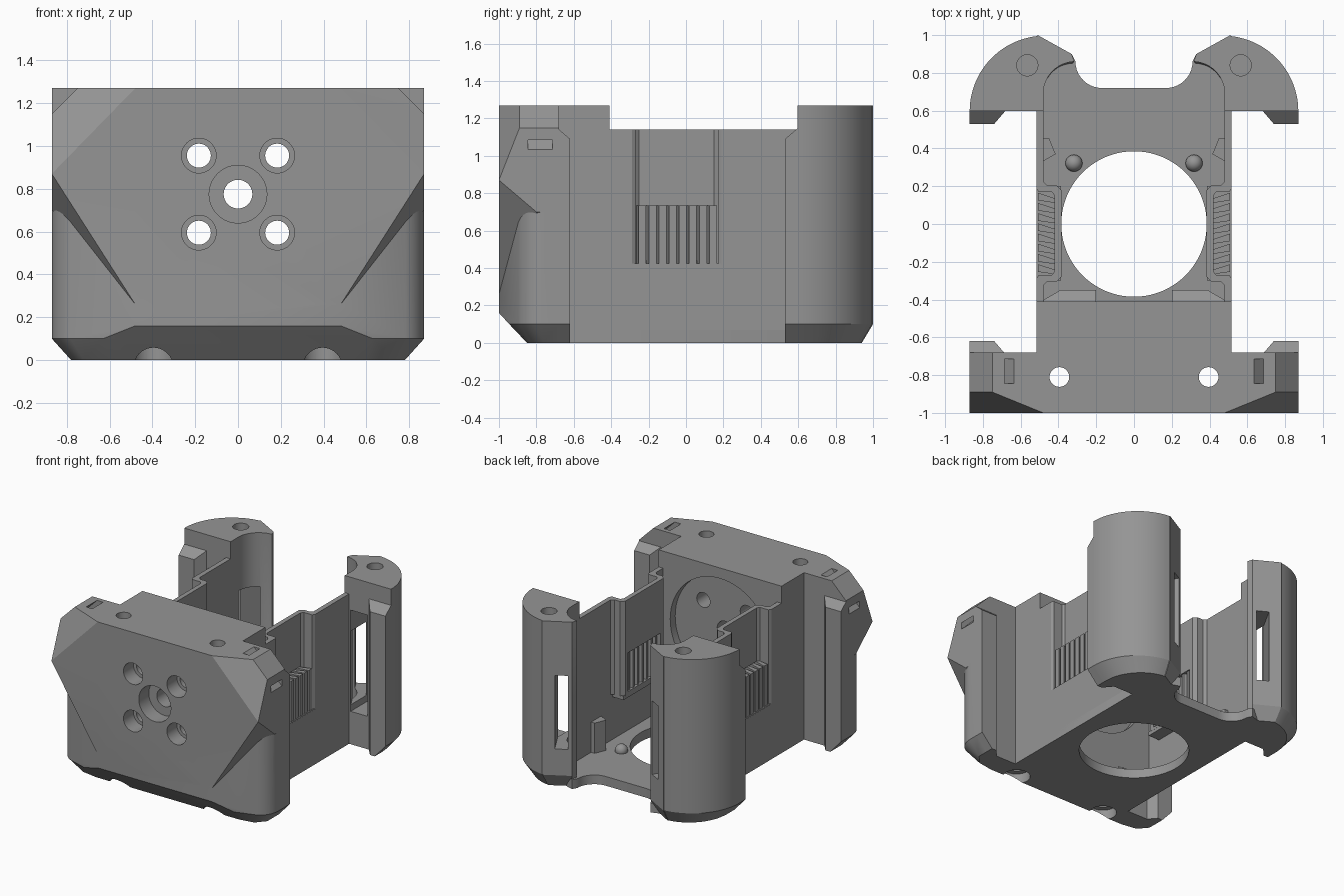
import bpy, bmesh, math
from mathutils import Matrix, Vector

if "Cube" in bpy.data.objects:
    bpy.data.objects.remove(bpy.data.objects["Cube"])

mat = bpy.data.materials.new("grey plastic")
mat.diffuse_color = (0.3, 0.3, 0.3, 1)
mat.use_nodes = True
mat.node_tree.nodes["Principled BSDF"].inputs["Base Color"].default_value = mat.diffuse_color


def finish(name, bm):
    bmesh.ops.recalc_face_normals(bm, faces=bm.faces)
    me = bpy.data.meshes.new(name)
    bm.to_mesh(me)
    bm.free()
    me.materials.append(mat)
    ob = bpy.data.objects.new(name, me)
    bpy.context.collection.objects.link(ob)
    return ob


def hull(name, pts):
    bm = bmesh.new()
    for p in pts:
        bm.verts.new(p)
    r = bmesh.ops.convex_hull(bm, input=bm.verts)
    bmesh.ops.delete(bm, geom=[v for v in bm.verts if not v.link_faces], context='VERTS')
    bmesh.ops.dissolve_limit(bm, angle_limit=0.005, verts=bm.verts, edges=bm.edges)
    return finish(name, bm)


def loft(name, rings):
    """Closed solid through rings of 3D points."""
    bm = bmesh.new()
    vs = [[bm.verts.new(p) for p in r] for r in rings]
    n = len(vs[0])
    bm.faces.new(vs[0])
    bm.faces.new(vs[-1])
    for a, b in zip(vs, vs[1:]):
        for i in range(n):
            j = (i + 1) % n
            bm.faces.new((a[i], a[j], b[j], b[i]))
    return finish(name, bm)


def prism(name, plan, z0, z1):
    return loft(name, [[(x, y, z) for x, y in plan] for z in (z0, z1)])


def box(name, x0, x1, y0, y1, z0, z1):
    return prism(name, [(x0, y0), (x1, y0), (x1, y1), (x0, y1)], z0, z1)


def cyl(name, loc, r, length, axis='Z', seg=40):
    bm = bmesh.new()
    m = Matrix.Translation(loc)
    if axis == 'Y':
        m = m @ Matrix.Rotation(math.pi / 2, 4, 'X')
    bmesh.ops.create_cone(bm, cap_ends=True, segments=seg, radius1=r, radius2=r,
                          depth=length, matrix=m)
    return finish(name, bm)


def boolean(ob, others, op='DIFFERENCE'):
    bpy.context.view_layer.objects.active = ob
    for o in others:
        md = ob.modifiers.new("cut", 'BOOLEAN')
        md.operation, md.object, md.solver = op, o, 'EXACT'
        bpy.ops.object.modifier_apply(modifier=md.name)
        bpy.data.objects.remove(o)


def arc(cx, cy, r, a0, a1, n):
    return [(cx + r * math.cos(math.radians(a0 + (a1 - a0) * i / n)),
             cy + r * math.sin(math.radians(a0 + (a1 - a0) * i / n))) for i in range(n + 1)]


def both(pts):
    return [(s * p[0],) + tuple(p[1:]) for s in (1, -1) for p in pts]


def lip(name, s, edge, base):
    """Corner flange with chamfered top, bottom and inner side."""
    pts = []
    for x, y, zt in ((0.87, edge, 1.09), (0.74, edge, 1.09), (0.68, base, 1.15), (0.87, base, 1.15)):
        pts += [(s * x, y, zt), (s * x, y, 0.1), (s * min(x, 0.78), y, 0)]
    return hull(name, pts)


# Front block: lower body with rounded corners and bottom chamfer
corner = [(0.48, -1), (0.63, -0.945)] + arc(0.72, -0.76, 0.15, -65, 0, 8) + [(0.87, -0.68)]
low = [(x, y, z) for x, y in corner for z in (0.1, 0.8)]
low = [p for p in low if p != (0.48, -1, 0.1)] + [(0.48, -1, 0.16)]
low += [(0.6, -0.85, 0), (0.72, -0.83, 0), (0.78, -0.76, 0), (0.78, -0.68, 0)]
front = hull("front_block", both(low))
# Flared faceted upper body
flare = hull("flare", both([
    (0.48, -1, 0.26), (0.87, -1, 0.87), (0.87, -0.8, 0.7), (0.48, -1, 1.27),
    (0.75, -0.89, 1.27), (0.87, -0.89, 1.15), (0.87, -0.68, 1.15),
    (0.75, -0.68, 1.27), (0.87, -0.68, 0.7), (0.48, -0.68, 0.26)]))
rear = box("rear", -0.517, 0.517, -0.72, -0.41, 0, 1.27)
boolean(front, [flare, rear], 'UNION')

# Bolt pattern, centre bore, screw holes, tie slots
cuts = [cyl("c", (0, -0.41, 0.77), 0.42, 0.12, 'Y', 64),
        cyl("c", (0, -0.7, 0.775), 0.067, 1, 'Y'),
        cyl("c", (0, -1, 0.775), 0.135, 0.24, 'Y')]
for s in (1, -1):
    for z in (0.595, 0.955):
        cuts += [cyl("c", (s * 0.183, -0.7, z), 0.056, 1, 'Y'),
                 cyl("c", (s * 0.183, -1, z), 0.081, 0.24, 'Y')]
    cuts += [cyl("c", (s * 0.395, -0.81, 0.6), 0.052, 2),
             cyl("c", (s * 0.395, -0.81, 0), 0.095, 0.15)]
    slot = box("c", -0.2, 0.2, -0.845, -0.715, -0.018, 0.018)
    slot.data.transform(Matrix.Translation((s * 0.765, 0, 1.165))
                        @ Matrix.Rotation(s * math.pi / 4, 4, 'Y'))
    cuts.append(slot)
boolean(front, cuts)

# Floor plate with round opening and flared rear feet
side = [(0.517, -0.42), (0.517, 0.7), (0.45, 0.86), (0.33, 0.9)] + arc(0.17, 0.86, 0.14, 0, -90, 10)
floor = prism("floor_plate", side + [(-x, y) for x, y in reversed(side)], 0, 0.07)
boolean(floor, [cyl("c", (0, 0, 0), 0.385, 1, seg=80)])

# Sloped rib at the front of the floor
ramp = hull("floor_ramp", both([(0.51, -0.42, 0.06), (0.51, -0.42, 0.13), (0.39, -0.35, 0.06),
                                (0.39, -0.35, 0.09)]))
boolean(ramp, [box("c", -0.2, 0.2, -0.5, -0.3, 0, 1),
               cyl("c", (0, 0, 0), 0.385, 1, seg=80)])

# Rear pillar outline
plan = ([(0.48, 0.597)] + [(0.87, 0.597)] + arc(0.47, 0.597, 0.4, 4, 84, 20) +
        [(0.51, 1.0), (0.33, 0.9)] + arc(0.31, 0.69, 0.17, 88, 0, 12))
foot = [(0.48 + (x - 0.48) * 0.77, 0.7 + (y - 0.7) * (0.8 if y > 0.7 else 1)) for x, y in plan]
cavity = [(0.53, 0.4), (0.67, 0.4), (0.67, 0.6), (0.8, 0.62), (0.78, 0.71), (0.71, 0.82),
          (0.62, 0.87), (0.53, 0.87)]

for s, label in ((1, "right"), (-1, "left")):
    # Rear pillar, hollow, with a tall slot in the angled face
    pillar = loft(label + "_rear_pillar", [[(s * x, y, z) for x, y in p]
                                           for p, z in ((foot, 0), (plan, 0.1), (plan, 1.27))])
    slot = box("c", -0.045, 0.045, -0.42, 0.1, 0.3, 0.86)
    slot.data.transform(Matrix.Translation((s * 0.395, 0.935, 0))
                        @ Matrix.Rotation(s * math.radians(29), 4, 'Z'))
    boolean(pillar, [prism("c", [(s * x, y) for x, y in cavity], 0.25, 1.02), slot,
                     cyl("c", (s * 0.565, 0.84, 1.27), 0.056, 0.34)])
    lip(label + "_rear_lip", s, 0.53, 0.6)
    lip(label + "_front_lip", s, -0.62, -0.69)

    # Side wall: flat below, stepped inwards round the vent above
    box(label + "_lower_wall", *sorted((s * 0.48, s * 0.517)), -0.45, 0.62, 0, 0.42)
    step = [(0.517, -0.45), (0.517, -0.29), (0.505, -0.27), (0.435, -0.27), (0.42, -0.25),
            (0.42, 0.15), (0.435, 0.17), (0.505, 0.17), (0.517, 0.19), (0.517, 0.62),
            (0.48, 0.62), (0.48, 0.225), (0.46, 0.205), (0.41, 0.205), (0.385, 0.18),
            (0.385, -0.28), (0.41, -0.305), (0.46, -0.305), (0.48, -0.325), (0.48, -0.45)]
    wall = prism(label + "_upper_wall", [(s * x, y) for x, y in step], 0.42, 1.14)
    boolean(wall, [box("c", *sorted((s * 0.3, s * 0.425)), -0.245, 0.145, 0.44, 0.735)])
    box(label + "_vent_sill", *sorted((s * 0.386, s * 0.516)), -0.3, 0.2, 0.395, 0.425)

    # Angled vent slats
    for i in range(8):
        y = -0.265 + i * 0.054
        prism(label + "_vent_slat", [(s * 0.395, y - 0.005), (s * 0.395, y + 0.015),
                                     (s * 0.508, y + 0.052), (s * 0.508, y + 0.012)], 0.42, 0.735)

    # Floor studs and wall ribs
    bm = bmesh.new()
    bmesh.ops.create_uvsphere(bm, u_segments=24, v_segments=12, radius=0.045,
                              matrix=Matrix.Translation((s * 0.318, 0.322, 0.08)))
    finish(label + "_floor_stud", bm)
    prism(label + "_wall_rib", [(s * 0.485, 0.33), (s * 0.485, 0.455), (s * 0.45, 0.455),
                                (s * 0.415, 0.37)], 0.06, 0.3)

# Smooth curved faces, sharp edges kept
for ob in bpy.context.scene.objects:
    ob.select_set(True)
    bpy.context.view_layer.objects.active = ob
bpy.ops.object.shade_smooth_by_angle(angle=math.radians(25))
